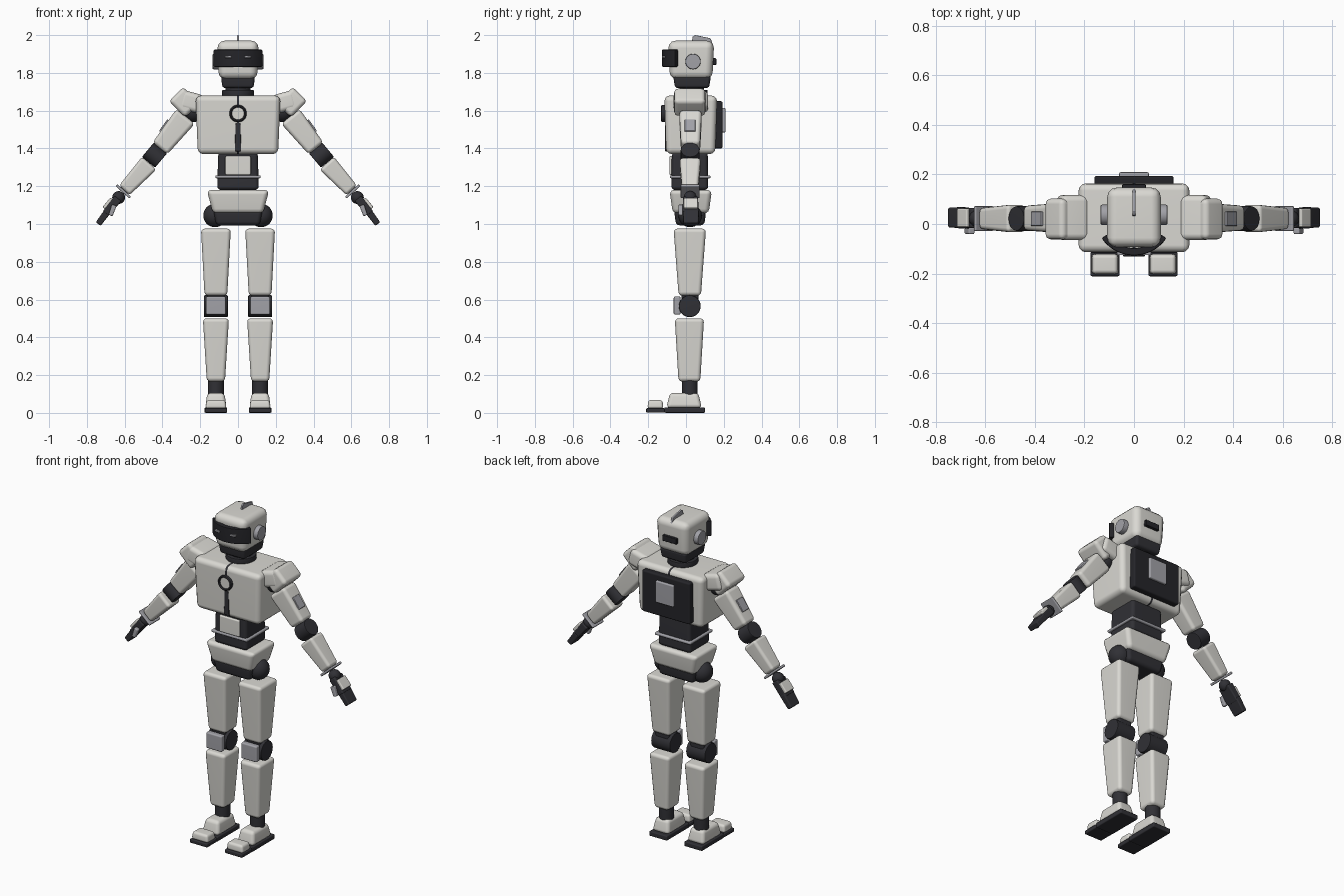
import bpy, bmesh, math
from mathutils import Matrix, Vector

cube = bpy.data.objects.get("Cube")
if cube:
    bpy.data.objects.remove(cube, do_unlink=True)


def material(name, rgb):
    m = bpy.data.materials.new(name)
    m.use_nodes = True
    m.diffuse_color = (*rgb, 1)
    m.node_tree.nodes["Principled BSDF"].inputs["Base Color"].default_value = (*rgb, 1)
    return m


SHELL = material("warm white shell", (0.70, 0.69, 0.65))
DARK = material("dark joint", (0.03, 0.03, 0.036))
BLACK = material("black visor", (0.018, 0.018, 0.022))
GREY = material("mid grey trim", (0.36, 0.36, 0.39))


def finish(name, bm, mat, place=Matrix()):
    bmesh.ops.recalc_face_normals(bm, faces=bm.faces[:])
    for f in bm.faces:
        f.smooth = True
    mesh = bpy.data.meshes.new(name)
    bm.to_mesh(mesh)
    bm.free()
    mesh.set_sharp_from_angle(angle=math.radians(40))
    mesh.materials.append(mat)
    ob = bpy.data.objects.new(name, mesh)
    ob.matrix_world = place
    bpy.context.collection.objects.link(ob)
    mod = ob.modifiers.new("flat face normals", "WEIGHTED_NORMAL")
    mod.keep_sharp = True
    return ob


def placed(pos, tilt=0):
    return Matrix.Translation(pos) @ Matrix.Rotation(math.radians(tilt), 4, "Y")


def box(name, pos, top, height, mat, bottom=None, bevel=0.012, tilt=0):
    """Rounded box whose top and bottom may differ in (x, y) size."""
    bottom = bottom or top
    bm = bmesh.new()
    bmesh.ops.create_cube(bm, size=1)
    for v in bm.verts:
        w, d = top if v.co.z > 0 else bottom
        v.co = Vector((v.co.x * w, v.co.y * d, v.co.z * height))
    bmesh.ops.bevel(bm, geom=bm.edges[:], offset=bevel, segments=3,
                    profile=0.5, affect="EDGES", clamp_overlap=True)
    return finish(name, bm, mat, placed(pos, tilt))


def limb(name, start, end, y, top, bottom, mat, bevel=0.015):
    """Tapered box between two (x, z) points, start being the upper one."""
    a, b = Vector((start[0], y, start[1])), Vector((end[0], y, end[1]))
    up = a - b
    return box(name, (a + b) / 2, top, up.length, mat, bottom, bevel,
               math.degrees(math.atan2(up.x, up.z)))


def cylinder(name, pos, radius, length, mat, axis="Z", tilt=0, bevel=0.006):
    bm = bmesh.new()
    bmesh.ops.create_cone(bm, cap_ends=True, segments=32, radius1=radius,
                          radius2=radius, depth=length)
    rims = [e for e in bm.edges if abs(e.verts[0].co.z - e.verts[1].co.z) < 1e-4]
    bmesh.ops.bevel(bm, geom=rims, offset=bevel, segments=2, affect="EDGES", profile=0.5)
    turn = {"X": Matrix.Rotation(math.pi / 2, 4, "Y"),
            "Y": Matrix.Rotation(math.pi / 2, 4, "X"), "Z": Matrix()}[axis]
    return finish(name, bm, mat, placed(pos, tilt) @ turn)


def ball(name, pos, radius, mat):
    bm = bmesh.new()
    bmesh.ops.create_uvsphere(bm, u_segments=24, v_segments=16, radius=radius)
    return finish(name, bm, mat, placed(pos))


def prism(name, points, shift, mat, bevel=0.004):
    """Polygon of 3D points extruded along shift."""
    bm = bmesh.new()
    face = bm.faces.new([bm.verts.new(p) for p in points])
    ext = bmesh.ops.extrude_face_region(bm, geom=[face])
    bmesh.ops.translate(bm, vec=shift, verts=[v for v in ext["geom"] if isinstance(v, bmesh.types.BMVert)])
    bm.normal_update()
    bmesh.ops.recalc_face_normals(bm, faces=bm.faces[:])
    edges = [e for e in bm.edges if e.calc_face_angle(0) > 0.5]
    bmesh.ops.bevel(bm, geom=edges, offset=bevel, segments=2, affect="EDGES", profile=0.5)
    return finish(name, bm, mat)


# Head
box("head", (0, 0.027, 1.868), (0.22, 0.245), 0.205, SHELL, (0.205, 0.225), 0.04)
box("chin", (0, 0.032, 1.752), (0.18, 0.2), 0.065, DARK, (0.165, 0.18), 0.015)
cylinder("neck", (0, 0.03, 1.71), 0.065, 0.09, DARK)
cylinder("neck_collar", (0, 0.03, 1.694), 0.085, 0.032, DARK)
box("rear_head_slot", (0, 0.148, 1.86), (0.095, 0.025), 0.035, BLACK, bevel=0.004)
prism("crest_fin", [(-0.006, 0.03, 1.955), (-0.006, 0.035, 1.992), (-0.006, 0.05, 2.0),
                    (-0.006, 0.13, 1.983), (-0.006, 0.142, 1.95)], (0.012, 0, 0), GREY, 0.003)

# Curved visor wrapped round the face
angles = [math.radians(a) for a in range(-56, 57, 8)]
arc = [(r * math.sin(a), 0.031 - r * math.cos(a), 1.832)
       for r, order in ((0.158, 1), (0.128, -1)) for a in angles[::order]]
prism("visor", arc, (0, 0, 0.092), BLACK, 0.006)

# Torso with a dark seam running all round its middle
torso = box("torso", (0, 0.025, 1.525), (0.45, 0.28), 0.31, SHELL, (0.425, 0.26), 0.03)
bm = bmesh.new()
bm.from_mesh(torso.data)
for x in (-0.006, 0.006):
    bmesh.ops.bisect_plane(bm, geom=bm.verts[:] + bm.edges[:] + bm.faces[:],
                           plane_co=(x, 0, 0), plane_no=(1, 0, 0))
for f in bm.faces:
    f.material_index = int(abs(f.calc_center_median().x) < 0.006)
bm.to_mesh(torso.data)
bm.free()
torso.data.materials.append(DARK)
box("chest_lower_seam", (0, -0.1, 1.46), (0.026, 0.022), 0.15, DARK, (0.034, 0.022), 0.003)
cylinder("chest_disc", (0, -0.112, 1.585), 0.036, 0.022, SHELL, "Y", bevel=0.002)
bm = bmesh.new()
N, M = 32, 8
rings = [[bm.verts.new(((0.039 + 0.007 * math.cos(q)) * math.cos(p), 0.012 * math.sin(q),
                        (0.039 + 0.007 * math.cos(q)) * math.sin(p)))
          for q in (math.tau * j / M for j in range(M))]
         for p in (math.tau * i / N for i in range(N))]
for i in range(N):
    for j in range(M):
        a, b = rings[i], rings[(i + 1) % N]
        bm.faces.new((a[j], b[j], b[(j + 1) % M], a[(j + 1) % M]))
finish("chest_ring", bm, DARK, placed((0, -0.12, 1.585)))
box("back_panel", (0, 0.172, 1.525), (0.32, 0.045), 0.25, BLACK, bevel=0.01)
box("back_plate", (0, 0.198, 1.55), (0.12, 0.022), 0.13, GREY, bevel=0.006)

# Waist and pelvis
box("abdomen", (0, 0.02, 1.28), (0.21, 0.19), 0.2, DARK, (0.22, 0.195), 0.02)
box("belly_panel", (0, -0.075, 1.31), (0.135, 0.025), 0.1, SHELL, bevel=0.007)
box("waist_ring", (0, 0.022, 1.25), (0.24, 0.215), 0.016, GREY, bevel=0.006)
box("pelvis", (0, 0.025, 1.118), (0.33, 0.225), 0.125, SHELL, (0.265, 0.19), 0.025)
box("lower_pelvis", (0, 0.022, 1.033), (0.26, 0.17), 0.08, DARK, (0.23, 0.15), 0.02)

for s, side in ((1, "left"), (-1, "right")):
    # Face details
    box(side + "_eye", (s * 0.052, -0.115, 1.885), (0.034, 0.022), 0.011, GREY, bevel=0.002)
    cylinder(side + "_ear", (s * 0.117, 0.037, 1.86), 0.041, 0.036, GREY, "X")

    # Shoulder
    ball(side + "_shoulder_joint", (s * 0.235, 0.022, 1.6), 0.06, DARK)
    box(side + "_inner_shoulder", (s * 0.248, 0.026, 1.647), (0.12, 0.182), 0.1, SHELL,
        bevel=0.025, tilt=-15 * s)
    box(side + "_outer_shoulder", (s * 0.285, 0.02, 1.645), (0.122, 0.165), 0.108, SHELL,
        bevel=0.022, tilt=-45 * s)

    # Arm
    limb(side + "_upper_arm", (s * 0.277, 1.57), (s * 0.413, 1.4), 0.024,
         (0.125, 0.12), (0.1, 0.1), SHELL, 0.02)
    box(side + "_arm_panel", (s * 0.388, 0.021, 1.518), (0.02, 0.058), 0.075, GREY,
        bevel=0.004, tilt=-36 * s)
    cylinder(side + "_elbow", (s * 0.442, 0.022, 1.365), 0.05, 0.09, DARK, "X", -40 * s)
    limb(side + "_forearm", (s * 0.47, 1.322), (s * 0.602, 1.178), 0.022,
         (0.102, 0.112), (0.075, 0.085), SHELL, 0.017)
    box(side + "_wrist_ring", (s * 0.607, 0.022, 1.173), (0.098, 0.1), 0.014, GREY,
        bevel=0.005, tilt=-42 * s)
    ball(side + "_wrist", (s * 0.632, 0.022, 1.14), 0.034, DARK)
    limb(side + "_palm", (s * 0.635, 1.135), (s * 0.7, 1.055), 0.024,
         (0.045, 0.08), (0.04, 0.085), DARK, 0.008)
    box(side + "_hand_plate", (s * 0.688, 0.025, 1.108), (0.022, 0.075), 0.065, SHELL,
        bevel=0.006, tilt=-39 * s)
    limb(side + "_fingers", (s * 0.688, 1.07), (s * 0.74, 1.0), 0.026,
         (0.037, 0.085), (0.032, 0.08), DARK, 0.007)
    limb(side + "_thumb", (s * 0.655, 1.1), (s * 0.675, 1.045), -0.028,
         (0.027, 0.026), (0.022, 0.024), GREY, 0.006)

    # Leg
    x = s * 0.117
    ball(side + "_hip", (s * 0.122, 0.022, 1.045), 0.062, DARK)
    box(side + "_thigh", (x, 0.02, 0.798), (0.158, 0.172), 0.355, SHELL, (0.12, 0.118), 0.02)
    box(side + "_knee_link", (x, 0.022, 0.615), (0.09, 0.09), 0.07, DARK)
    cylinder(side + "_knee", (x, 0.02, 0.565), 0.058, 0.128, DARK, "X")
    box(side + "_kneecap", (x, -0.047, 0.568), (0.105, 0.036), 0.096, GREY, bevel=0.008)
    box(side + "_shin", (x, 0.018, 0.333), (0.138, 0.155), 0.335, SHELL, (0.096, 0.115), 0.02)
    cylinder(side + "_ankle", (x, 0.02, 0.14), 0.042, 0.1, DARK)

    # Foot
    box(side + "_foot", (x, -0.01, 0.066), (0.09, 0.15), 0.08, SHELL, (0.114, 0.188), 0.02)
    box(side + "_sole", (x, -0.007, 0.015), (0.12, 0.215), 0.029, DARK, bevel=0.006)
    box(side + "_toe", (x, -0.162, 0.045), (0.1, 0.075), 0.046, SHELL, (0.112, 0.085), 0.014)
    box(side + "_toe_sole", (x, -0.162, 0.013), (0.118, 0.098), 0.024, DARK, bevel=0.006)
